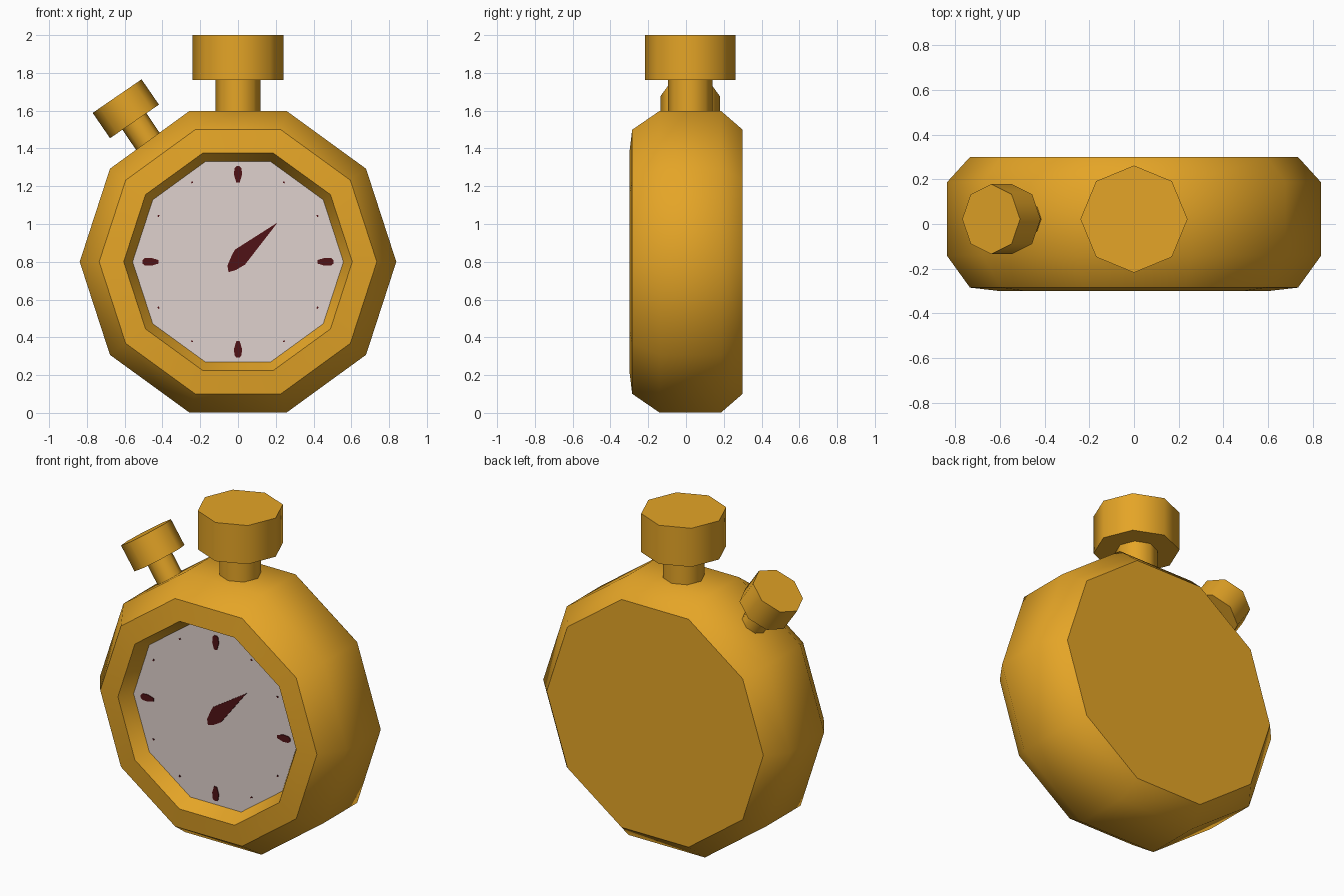
import bpy, bmesh, math
from mathutils import Vector

if "Cube" in bpy.data.objects:
    bpy.data.objects.remove(bpy.data.objects["Cube"])


def material(name, rgb):
    m = bpy.data.materials.new(name)
    m.diffuse_color = (*rgb, 1)
    m.use_nodes = True
    m.node_tree.nodes["Principled BSDF"].inputs["Base Color"].default_value = m.diffuse_color
    return m


GOLD = material("gold", (0.78, 0.375, 0.02))
DIAL = material("pale_dial", (0.74, 0.64, 0.61))
RED = material("dark_red", (0.08, 0.006, 0.008))
CZ = 0.8        # height of the case centre
DIAL_Y = -0.215  # depth of the recessed dial


def finish(bm, name, mats, smooth=None):
    bmesh.ops.recalc_face_normals(bm, faces=bm.faces)
    me = bpy.data.meshes.new(name)
    bm.to_mesh(me)
    bm.free()
    ob = bpy.data.objects.new(name, me)
    bpy.context.collection.objects.link(ob)
    for m in mats:
        me.materials.append(m)
    if smooth:
        bpy.ops.object.select_all(action='DESELECT')
        bpy.context.view_layer.objects.active = ob
        ob.select_set(True)
        bpy.ops.object.shade_smooth_by_angle(angle=math.radians(smooth))
    return ob


def bridge(bm, rings):
    # Quads between successive rings, capped at both ends; returns the caps
    n = len(rings[0])
    for a, b in zip(rings, rings[1:]):
        for i in range(n):
            j = (i + 1) % n
            bm.faces.new((a[i], a[j], b[j], b[i]))
    return bm.faces.new(rings[0]), bm.faces.new(rings[-1])


def rod(name, start, end, r):
    # Octagonal rod with corners in the xz plane and along y
    start, end = Vector(start), Vector(end)
    d = (end - start).normalized()
    v = Vector((0, 1, 0))
    u = v.cross(d)
    bm = bmesh.new()
    rings = [[bm.verts.new(p + r * (u * math.cos(k * math.pi / 4) + v * math.sin(k * math.pi / 4)))
              for k in range(8)] for p in (start, end)]
    bridge(bm, rings)
    return finish(bm, name, [GOLD], 50)


def plate(name, outline):
    # Thin painted plate on the dial
    bm = bmesh.new()
    rings = [[bm.verts.new((x, y, z)) for x, z in outline] for y in (DIAL_Y + 0.002, DIAL_Y - 0.005)]
    bridge(bm, rings)
    return finish(bm, name, [RED])


# Ten-sided case: (radius, y) from back to recessed dial
profile = [(0.735, 0.30), (0.838, 0.187), (0.838, -0.142), (0.735, -0.285),
           (0.605, -0.30), (0.558, DIAL_Y)]
bm = bmesh.new()
rings = [[bm.verts.new((r * math.cos(k * math.pi / 5), y, CZ + r * math.sin(k * math.pi / 5)))
          for k in range(10)] for r, y in profile]
back, dial = bridge(bm, rings)
dial.material_index = 1
finish(bm, "case", [GOLD, DIAL], 45)

# Winding crown on top
rod("crown_stem", (0, 0.022, 1.5), (0, 0.022, 1.78), 0.118)
rod("crown_cap", (0, 0.022, 1.763), (0, 0.022, 2.0), 0.24)

# Tilted side button
rod("button_stem", (-0.435, 0.022, 1.375), (-0.56, 0.022, 1.56), 0.077)
rod("button_cap", (-0.548, 0.022, 1.543), (-0.64, 0.022, 1.677), 0.157)

# Pointer
plate("hand", [(0.21, 1.008), (0.037, 0.785), (-0.01, 0.757), (-0.05, 0.745),
               (-0.056, 0.78), (-0.03, 0.84), (-0.015, 0.865)])

# Hour marks: large at the quarters, tiny between
for k in range(12):
    a = k * math.pi / 6
    if k % 3 == 0:
        shape = [(0.42, 0.009), (0.46, 0.021), (0.495, 0.019), (0.506, 0.009)]
    else:
        shape = [(0.482, 0.005), (0.49, 0.005)]
    shape = shape + [(r, -w) for r, w in reversed(shape)]
    plate("hour_mark", [(r * math.cos(a) - w * math.sin(a), CZ + r * math.sin(a) + w * math.cos(a))
                        for r, w in shape])
